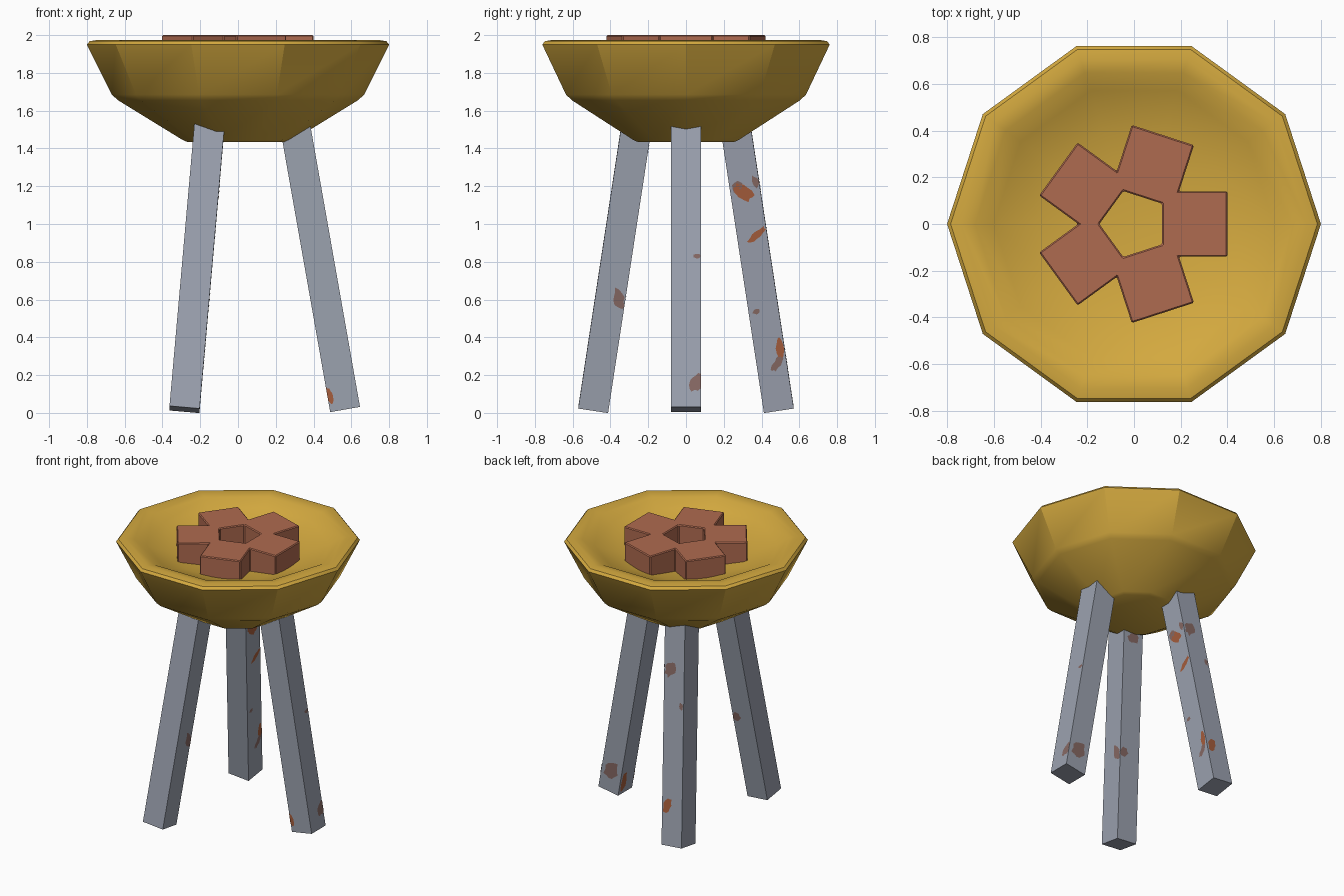
import bpy, bmesh, math, random
from mathutils import Matrix, Vector

if "Cube" in bpy.data.objects:
    bpy.data.objects.remove(bpy.data.objects["Cube"])
random.seed(4)


def material(name, r, g, b):
    m = bpy.data.materials.new(name)
    m.use_nodes = True
    m.diffuse_color = (r, g, b, 1)
    node = m.node_tree.nodes["Principled BSDF"]
    node.inputs["Base Color"].default_value = (r, g, b, 1)
    node.inputs["Roughness"].default_value = 0.8
    return m


BRASS = material("brass_yellow", 0.66, 0.40, 0.05)
CLAY = material("clay_brown", 0.43, 0.145, 0.08)
STEEL = material("steel_grey", 0.33, 0.36, 0.43)
RUST = material("orange_rust", 0.38, 0.11, 0.045)
STAIN = material("dull_rust", 0.24, 0.14, 0.125)


def finish(name, bm, mats, smooth=None):
    mesh = bpy.data.meshes.new(name)
    bm.to_mesh(mesh)
    bm.free()
    ob = bpy.data.objects.new(name, mesh)
    bpy.context.collection.objects.link(ob)
    for m in mats:
        mesh.materials.append(m)
    if smooth:
        bpy.ops.object.select_all(action="DESELECT")
        ob.select_set(True)
        bpy.context.view_layer.objects.active = ob
        bpy.ops.object.shade_smooth_by_angle(angle=math.radians(smooth))
    return ob


def polar(r, a, z=0):
    return Vector((r * math.cos(a), r * math.sin(a), z))


# Ten-sided bowl: outside wall, rounded rim, shallow inside
profile = [(0.27, 1.435), (0.295, 1.446), (0.635, 1.655), (0.668, 1.685),
           (0.8, 1.95), (0.785, 1.968), (0.74, 1.975), (0.68, 1.965),
           (0.60, 1.92), (0.42, 1.86), (0.20, 1.83)]
SIDES = 10
bm = bmesh.new()
rings = [[bm.verts.new(polar(r, math.tau * i / SIDES, z)) for i in range(SIDES)]
         for r, z in profile]
for low, high in zip(rings, rings[1:]):
    for i in range(SIDES):
        j = (i + 1) % SIDES
        bm.faces.new((low[i], low[j], high[j], high[i]))
bm.faces.new(rings[0][::-1])
bm.faces.new(rings[-1])
finish("bowl", bm, [BRASS], 31)

# Ring of five joined blocks around a pentagonal hole
STEP = math.tau / 5
INNER, OUTER, HALF = 0.12, 0.40, 0.14
bm = bmesh.new()
for k in range(5):
    turn = Matrix.Rotation(k * STEP, 3, "Z")
    half_turn = STEP / 2
    hole, notch = INNER / math.cos(half_turn), HALF / math.sin(half_turn)
    outline = [polar(hole, -half_turn), polar(notch, -half_turn),
               Vector((OUTER, -HALF, 0)), Vector((OUTER, HALF, 0)),
               polar(notch, half_turn), polar(hole, half_turn)]
    bm.faces.new([bm.verts.new(turn @ p + Vector((0, 0, 1.74))) for p in outline])
bmesh.ops.remove_doubles(bm, verts=bm.verts, dist=0.001)
base = bm.faces[:]
top = bmesh.ops.extrude_face_region(bm, geom=base)["geom"]
bmesh.ops.translate(bm, vec=(0, 0, 0.26),
                    verts=[v for v in top if isinstance(v, bmesh.types.BMVert)])
bmesh.ops.recalc_face_normals(bm, faces=bm.faces)
ring = finish("block_ring", bm, [CLAY])
bevel = ring.modifiers.new("soft_edges", "BEVEL")
bevel.width, bevel.segments = 0.006, 1

# Three leaning square legs
LEG, LENGTH, LEAN = 0.16, 1.62, math.radians(10)


def leg_matrix(angle):
    tangent = Vector((-math.sin(angle), math.cos(angle), 0))
    return Matrix.Translation(polar(0.567, angle, 0.018)) @ Matrix.Rotation(LEAN, 4, -tangent)


def patch(bm, axis, sign, across, height, w, h, tilt, mat):
    """Irregular rust plate lying on one side of a leg."""
    limit, count = LEG / 2, 14
    verts = []
    for i in range(count):
        a = math.tau * i / count
        k = random.uniform(0.75, 1.15) / 2
        p = Matrix.Rotation(math.radians(tilt), 2) @ Vector((w * k * math.cos(a), h * k * math.sin(a)))
        s = max(-limit, min(limit, across + p.x))
        out = sign * (limit + 0.002)
        co = (out, s, height + p.y) if axis == "x" else (s, out, height + p.y)
        verts.append(bm.verts.new(co))
    face = bm.faces.new(verts)
    face.material_index = mat
    face.normal_update()
    if face.normal["xy".index(axis)] * sign < 0:
        face.normal_flip()


# Rust per leg: side axis, sign, offset across, height, width, height, tilt, tone
legs = {
    "left_leg": (0, [
        ("x", 1, 0.06, 0.81, 0.04, 0.03, 0, 1), ("x", 1, 0.055, 0.13, 0.07, 0.1, -20, 1),
        ("y", -1, -0.07, 0.09, 0.04, 0.09, 10, 0), ("y", 1, 0.0, 0.16, 0.11, 0.14, 20, 1),
        ("x", -1, 0.04, 0.09, 0.06, 0.16, 0, 0)]),
    "back_leg": (120, [
        ("x", 1, -0.01, 1.18, 0.07, 0.13, 40, 0), ("x", 1, -0.04, 1.21, 0.06, 0.06, 0, 1),
        ("x", 1, 0.06, 1.22, 0.04, 0.07, 10, 1), ("x", 1, 0.025, 0.94, 0.12, 0.04, 35, 0),
        ("x", 1, -0.04, 0.54, 0.04, 0.03, 20, 1), ("x", 1, 0.055, 0.33, 0.04, 0.11, 0, 0),
        ("x", 1, 0.03, 0.25, 0.04, 0.1, -40, 1), ("y", 1, 0.03, 1.2, 0.08, 0.12, 25, 1),
        ("y", 1, 0.04, 0.27, 0.06, 0.11, 30, 0), ("y", 1, -0.06, 0.96, 0.03, 0.05, 0, 1)]),
    "front_leg": (240, [
        ("x", 1, 0.045, 0.61, 0.06, 0.11, 20, 1), ("y", 1, 0.05, 0.61, 0.07, 0.07, 0, 1),
        ("y", 1, 0.0, 1.42, 0.1, 0.07, 0, 1)]),
}
for name, (degrees, patches) in legs.items():
    place = leg_matrix(math.radians(degrees))
    bm = bmesh.new()
    bmesh.ops.create_cube(bm, size=1, matrix=Matrix.Translation((0, 0, LENGTH / 2))
                          @ Matrix.Diagonal((LEG, LEG, LENGTH, 1)))
    bm.transform(place)
    finish(name, bm, [STEEL])
    bm = bmesh.new()
    for p in patches:
        patch(bm, *p)
    bm.transform(place)
    finish(name + "_rust", bm, [RUST, STAIN])
